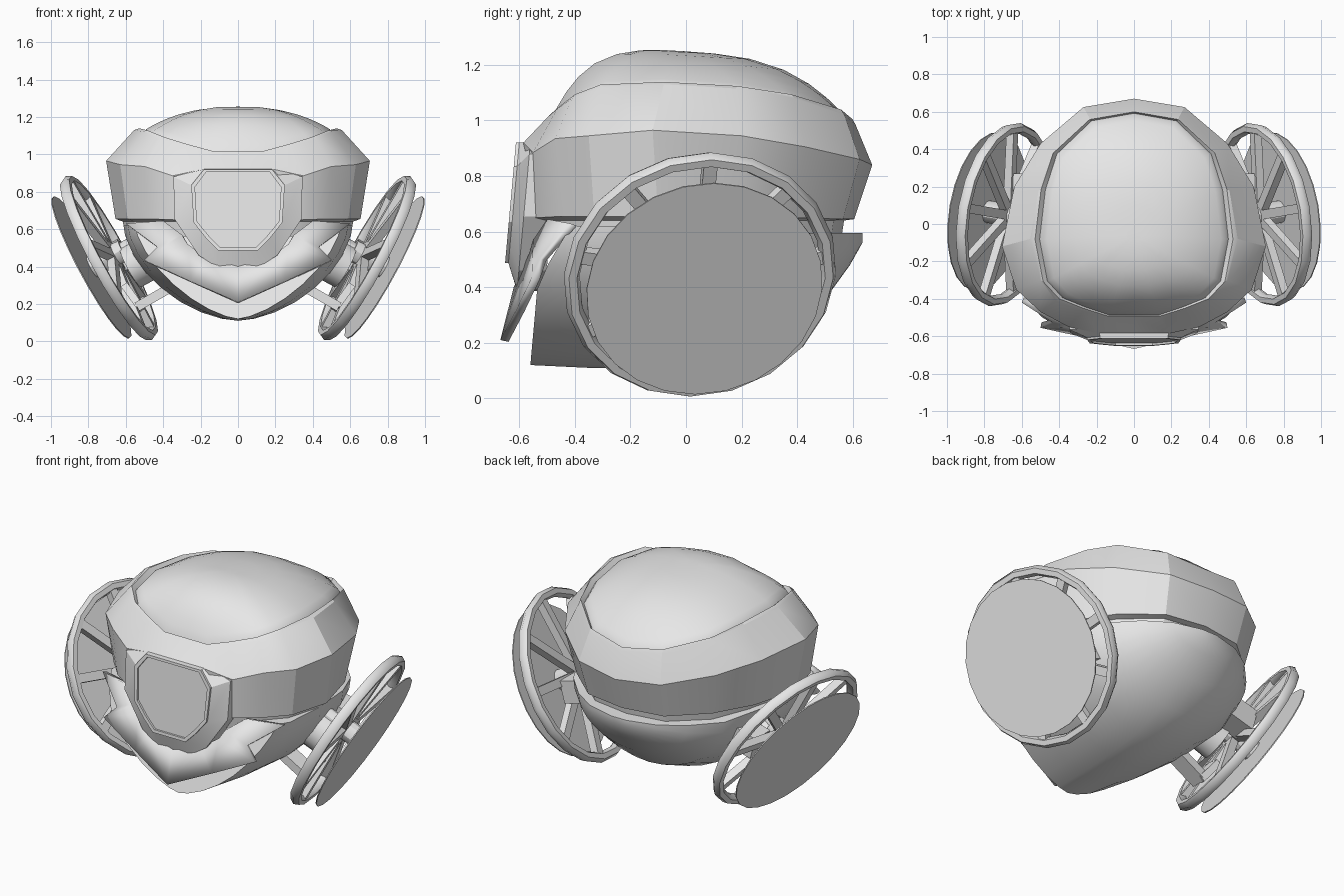
import bpy, bmesh, math
from mathutils import Vector, Matrix

if "Cube" in bpy.data.objects:
    bpy.data.objects.remove(bpy.data.objects["Cube"])

grey = bpy.data.materials.new("light grey")
grey.diffuse_color = (0.8, 0.8, 0.8, 1)
grey.use_nodes = True
grey.node_tree.nodes["Principled BSDF"].inputs["Base Color"].default_value = grey.diffuse_color


def finish(name, bm, mirror=False, angle=30, thick=0):
    bmesh.ops.recalc_face_normals(bm, faces=bm.faces)
    me = bpy.data.meshes.new(name)
    bm.to_mesh(me)
    bm.free()
    me.materials.append(grey)
    ob = bpy.data.objects.new(name, me)
    bpy.context.collection.objects.link(ob)
    if mirror:
        ob.modifiers.new("mirror", 'MIRROR').use_clip = True
    if thick:
        s = ob.modifiers.new("thickness", 'SOLIDIFY')
        s.thickness, s.offset = thick, -1
    bpy.ops.object.select_all(action='DESELECT')
    ob.select_set(True)
    bpy.context.view_layer.objects.active = ob
    bpy.ops.object.shade_smooth_by_angle(angle=math.radians(angle))
    return ob


def full(half):
    """Close a half outline (first and last point on x = 0) by mirroring."""
    return half + [(-x, y, z) for x, y, z in half[-2:0:-1]]


def loft(bm, rings, closed=True, caps=(True, True)):
    vs = [[bm.verts.new(p) for p in r] for r in rings]
    n = len(vs[0])
    for a, b in zip(vs, vs[1:]):
        for i in range(n if closed else n - 1):
            j = (i + 1) % n
            bm.faces.new((a[i], a[j], b[j], b[i]))
    if caps[0]:
        bm.faces.new(vs[0])
    if caps[1]:
        bm.faces.new(vs[-1])


def beam(bm, a, b, w, h, up=(0, 1, 0)):
    """Box from a to b, w wide along up, h across."""
    a, b = Vector(a), Vector(b)
    d = (b - a).normalized()
    u = Vector(up)
    u = (u - d * u.dot(d)).normalized()
    rot = Matrix((u, d.cross(u), d)).transposed().to_4x4()
    bmesh.ops.create_cube(bm, size=1, matrix=Matrix.Translation((a + b) / 2) @ rot
                          @ Matrix.Diagonal((w, h, (b - a).length, 1)))


def rod(bm, a, b, r, sides):
    a, b = Vector(a), Vector(b)
    rot = (b - a).to_track_quat('Z', 'Y').to_matrix().to_4x4()
    bmesh.ops.create_cone(bm, cap_ends=True, segments=sides, radius1=r, radius2=r,
                          depth=(b - a).length, matrix=Matrix.Translation((a + b) / 2) @ rot)


# Upper shell: bottom lip, lower edge, belt and top lip, from back to front
lower = [(0, .605, .645), (.25, .565, .645), (.45, .39, .65), (.58, .18, .655), (.655, -.1, .655),
         (.59, -.33, .655), (.48, -.45, .655), (.34, -.54, .65), (.22, -.57, .65), (0, -.57, .65)]
belt = [(0, .67, .84), (.27, .625, .86), (.5, .43, .905), (.64, .2, .945), (.705, -.12, .965),
        (.63, -.35, .945), (.5, -.47, .935), (.35, -.55, .885), (.19, -.585, .92), (0, -.585, .92)]
lip = [(0, .61, .985), (.24, .57, 1.02), (.43, .39, 1.08), (.51, .18, 1.115), (.555, -.08, 1.13),
       (.5, -.3, 1.12), (.42, -.41, 1.08), (.27, -.465, 1.04), (.14, -.5, 1.01), (0, -.5, 1.01)]
rim = [(0, .585, 1.0), (.22, .545, 1.035), (.4, .37, 1.09), (.46, .18, 1.12), (.49, -.08, 1.135),
       (.45, -.3, 1.125), (.37, -.39, 1.09), (.25, -.44, 1.05), (.13, -.48, 1.015), (0, -.48, 1.015)]
under = [(x * .94, y * .94, .64) for x, y, z in lower]
skirt = [(x * .92, y * .92, .56) for x, y, z in lower]
lip_inner = [(x * 1.08, y * 1.025, z + .004) for x, y, z in rim]
groove = [(x * 1.03, y * 1.012, z - .02) for x, y, z in rim]
bm = bmesh.new()
loft(bm, [full(r) for r in (skirt, under, lower, belt, lip, lip_inner, groove)])
finish("upper_shell", bm, angle=24)

# Domed canopy: shrinking copies of the rim, rounder where the rim is lower
bm = bmesh.new()
rings = [full(groove)]
for s in (1, .95, .88, .78, .64, .45, .25, .08):
    ring = []
    for x, y, z in rim:
        p = 2.5 + (1.135 - z) / .135 * (1.1 if y > 0 else 1.7)
        ys = -.06 + (y + .06) * s
        top = 1.256 - .06 * abs(ys + .12)
        ring.append((x * s, ys, z + (top - z) * (1 - s ** p)))
    rings.append(full(ring))
loft(bm, rings)
finish("canopy", bm, angle=40)

# Face frame with recessed window pane
outer = [(0, .925), (.19, .925), (.345, .88), (.34, .655), (.21, .46), (.1, .39), (0, .387)]
edge = [(0, .92), (.182, .92), (.25, .835), (.237, .635), (.17, .55), (.108, .487), (0, .487)]
pane = [(0, .905), (.17, .905), (.23, .825), (.22, .643), (.157, .565), (.098, .505), (0, .505)]


def face_ring(pts, y):
    return full([(x, y - .09 * (.92 - z), z) for x, z in pts])


bm = bmesh.new()
loft(bm, [face_ring(outer, -.46), face_ring(outer, -.56), face_ring(edge, -.6),
          face_ring(edge, -.612), face_ring(pane, -.612), face_ring(pane, -.6)])
finish("face_frame", bm, angle=20)

# Pointed chin plate with notched wings
bm = bmesh.new()
loft(bm, [[(0, -.668, .21), (.25, -.61, .32), (.5, -.555, .435), (.43, -.53, .505), (.6, -.42, .63)],
          [(0, -.62, .40), (.17, -.595, .45), (.27, -.565, .52), (.3, -.55, .57), (.4, -.5, .645)]],
     closed=False, caps=(False, False))
finish("chin_plate", bm, mirror=True, angle=12, thick=.03)

# Lower hull: rounded sections along y (y, half width, keel height, roundness)
stations = [(-.53, .55, .12, 1.5), (-.35, .59, .11, 1.6), (-.1, .61, .11, 1.7), (.15, .59, .14, 1.8),
            (.35, .5, .225, 1.9), (.5, .36, .355, 2), (.59, .22, .48, 2), (.635, .05, .56, 2)]
bm = bmesh.new()
sections = []
for k, (y, w, keel, p) in enumerate(stations):
    top = .62 if y < .3 else .595
    sec = []
    for i in range(17):
        a = math.pi * (i / 16 - .5)
        x = math.copysign(abs(math.sin(a)) ** (2 / p), a) * w
        z = top - (top - keel) * max(math.cos(a), 0) ** (2 / p)
        lean = -.03 + .09 * (z - .12) + .5 * max(0, z - .42) if k == 0 else 0
        sec.append((x, y + lean, z))
    sections.append(sec)
loft(bm, sections)
finish("lower_hull", bm, angle=35)

# Wheel frame: axis points outward and slightly down
axis = Vector((.87, .15, -.47)).normalized()
centre = Vector((.69, .05, .446))
u = (Vector((0, 0, 1)) - axis * axis.z).normalized()
v = axis.cross(u)


def on_wheel(r, a, off=0):
    return centre + u * (r * math.cos(a)) + v * (r * math.sin(a)) + axis * off


# Rim with six-sided tube
bm = bmesh.new()
tube = [(.468 + .029 * math.cos(t * math.pi / 3), .033 * math.sin(t * math.pi / 3)) for t in range(6)]
rings = [[on_wheel(r, i * math.tau / 20, o) for r, o in tube] for i in range(20)]
loft(bm, rings + [rings[0]], caps=(False, False))
bmesh.ops.remove_doubles(bm, verts=bm.verts, dist=1e-5)
finish("wheel_rim", bm, mirror=True, angle=62)

# Nine spokes
bm = bmesh.new()
for i in range(9):
    a = i * math.tau / 9
    beam(bm, on_wheel(.05, a, -.02), on_wheel(.46, a, 0), .045, .05, up=axis)
finish("wheel_spokes", bm, mirror=True)

# Outer cover disc
bm = bmesh.new()
rod(bm, centre + axis * .105, centre + axis * .111, .43, 24)
finish("wheel_cover", bm, mirror=True)

# Hub and axle
bm = bmesh.new()
rod(bm, centre - axis * .09, centre + axis * .106, .06, 12)
rod(bm, centre - axis * .24, centre - axis * .05, .045, 12)
finish("wheel_hub", bm, mirror=True)

# Motor drum tucked between hull and wheel
bm = bmesh.new()
rod(bm, centre - axis * .22 - u * .1, centre - axis * .08 - u * .1, .12, 14)
finish("wheel_motor", bm, mirror=True)

# Suspension: rear block and lower strut
bm = bmesh.new()
beam(bm, (.45, .2, .49), (.63, .2, .44), .14, .13)
beam(bm, (.32, -.08, .31), (.54, -.08, .185), .1, .05)
beam(bm, (.52, -.08, .18), (.6, -.03, .29), .1, .04)
finish("suspension_arm", bm, mirror=True)
